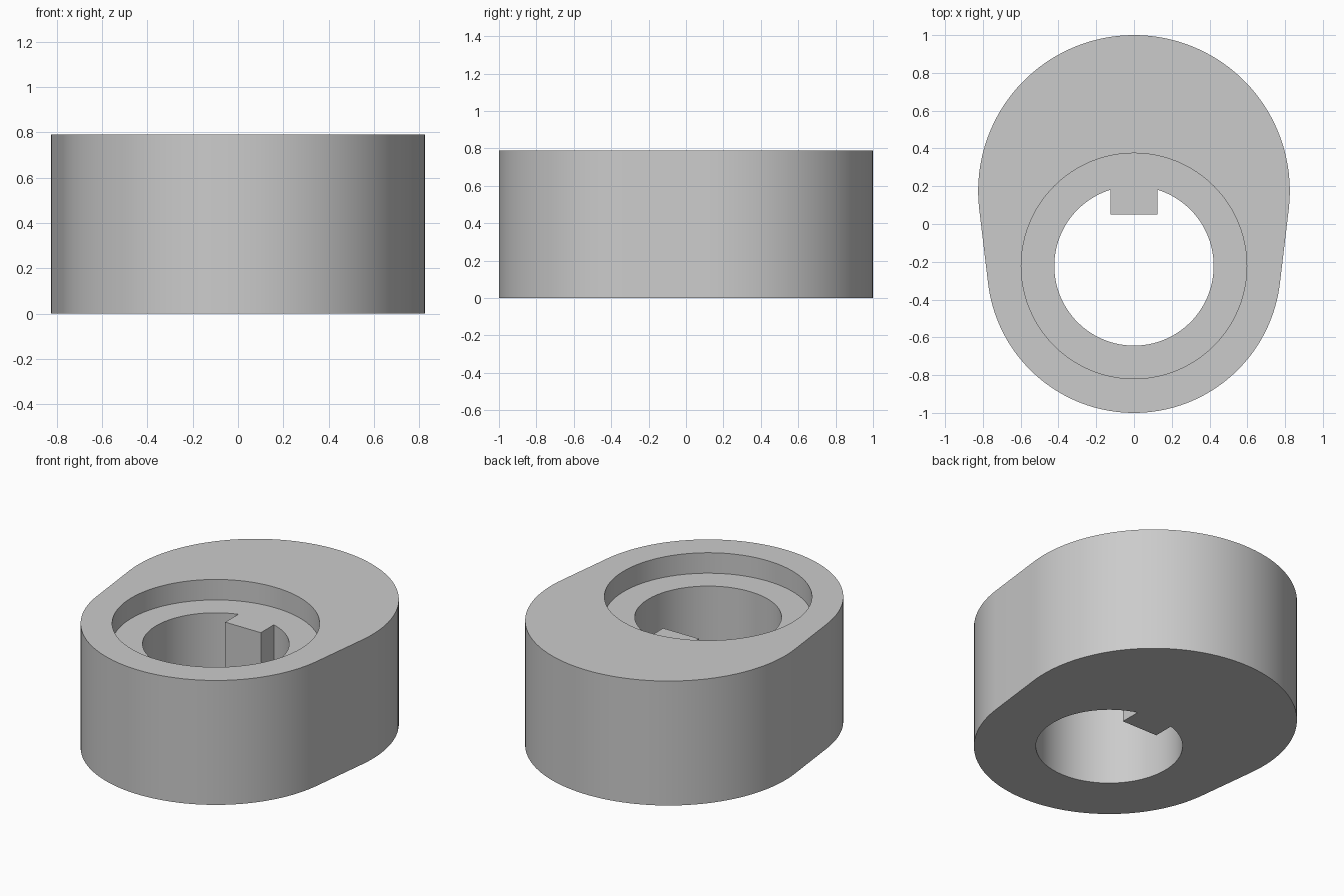
import bpy, bmesh
from math import pi, sin, cos, asin, radians

cube = bpy.data.objects.get("Cube")
if cube:
    bpy.data.objects.remove(cube)

HEIGHT, FLOOR = 0.79, 0.66
NOSE_Y, NOSE_R = 0.175, 0.825        # large lobe
HUB_Y, HUB_R = -0.222, 0.778         # round end around the bore
RECESS_R, BORE_R = 0.597, 0.422
KEY_HALF, KEY_FRONT = 0.125, 0.05


def arc(cy, r, start, end, steps):
    """Points on an arc centred on x = 0, both ends included."""
    angles = [start + (end - start) * i / steps for i in range(steps + 1)]
    return [(r * cos(a), cy + r * sin(a)) for a in angles]


# Outer outline: two arcs joined by their common tangents
tilt = asin((NOSE_R - HUB_R) / (NOSE_Y - HUB_Y))
outline = arc(NOSE_Y, NOSE_R, -tilt, pi + tilt, 72)
outline += arc(HUB_Y, HUB_R, pi + tilt, 2 * pi - tilt, 72)

# Round recess and the bore with its square key
recess = arc(HUB_Y, RECESS_R, 0, 2 * pi, 96)[:-1]
key_angle = asin(KEY_HALF / BORE_R)
bore = arc(HUB_Y, BORE_R, pi / 2 + key_angle, 2.5 * pi - key_angle, 88)
bore += [(KEY_HALF, KEY_FRONT), (-KEY_HALF, KEY_FRONT)]

bm = bmesh.new()


def ring(points, z):
    verts = [bm.verts.new((x, y, z)) for x, y in points]
    return [bm.edges.new((v, verts[i - 1])) for i, v in enumerate(verts)]


def wall(points, low, high):
    """Vertical wall; returns its lower and upper edge loops."""
    bottom, top = ring(points, low), ring(points, high)
    bmesh.ops.bridge_loops(bm, edges=bottom + top)
    return bottom, top


def cap(outer, inner, normal_z):
    bmesh.ops.triangle_fill(bm, edges=outer + inner, use_beauty=True,
                            normal=(0, 0, normal_z))


outer_low, outer_top = wall(outline, 0, HEIGHT)
recess_low, recess_top = wall(recess, FLOOR, HEIGHT)
bore_low, bore_top = wall(bore, 0, FLOOR)
cap(outer_top, recess_top, 1)
cap(recess_low, bore_top, 1)
cap(outer_low, bore_low, -1)

# Merge the flat triangles into clean faces
bmesh.ops.recalc_face_normals(bm, faces=bm.faces)
bmesh.ops.dissolve_limit(bm, angle_limit=radians(0.1),
                         verts=bm.verts, edges=bm.edges)

mesh = bpy.data.meshes.new("cam_body")
bm.to_mesh(mesh)
bm.free()
cam = bpy.data.objects.new("cam_body", mesh)
bpy.context.collection.objects.link(cam)

# Plain grey finish
grey = bpy.data.materials.new("plain_grey")
grey.use_nodes = True
colour = (0.6, 0.6, 0.6, 1)
grey.diffuse_color = colour
grey.node_tree.nodes["Principled BSDF"].inputs["Base Color"].default_value = colour
mesh.materials.append(grey)

# Smooth curved walls, crisp rims
bpy.ops.object.select_all(action='DESELECT')
cam.select_set(True)
bpy.context.view_layer.objects.active = cam
bpy.ops.object.shade_smooth_by_angle(angle=radians(30))
